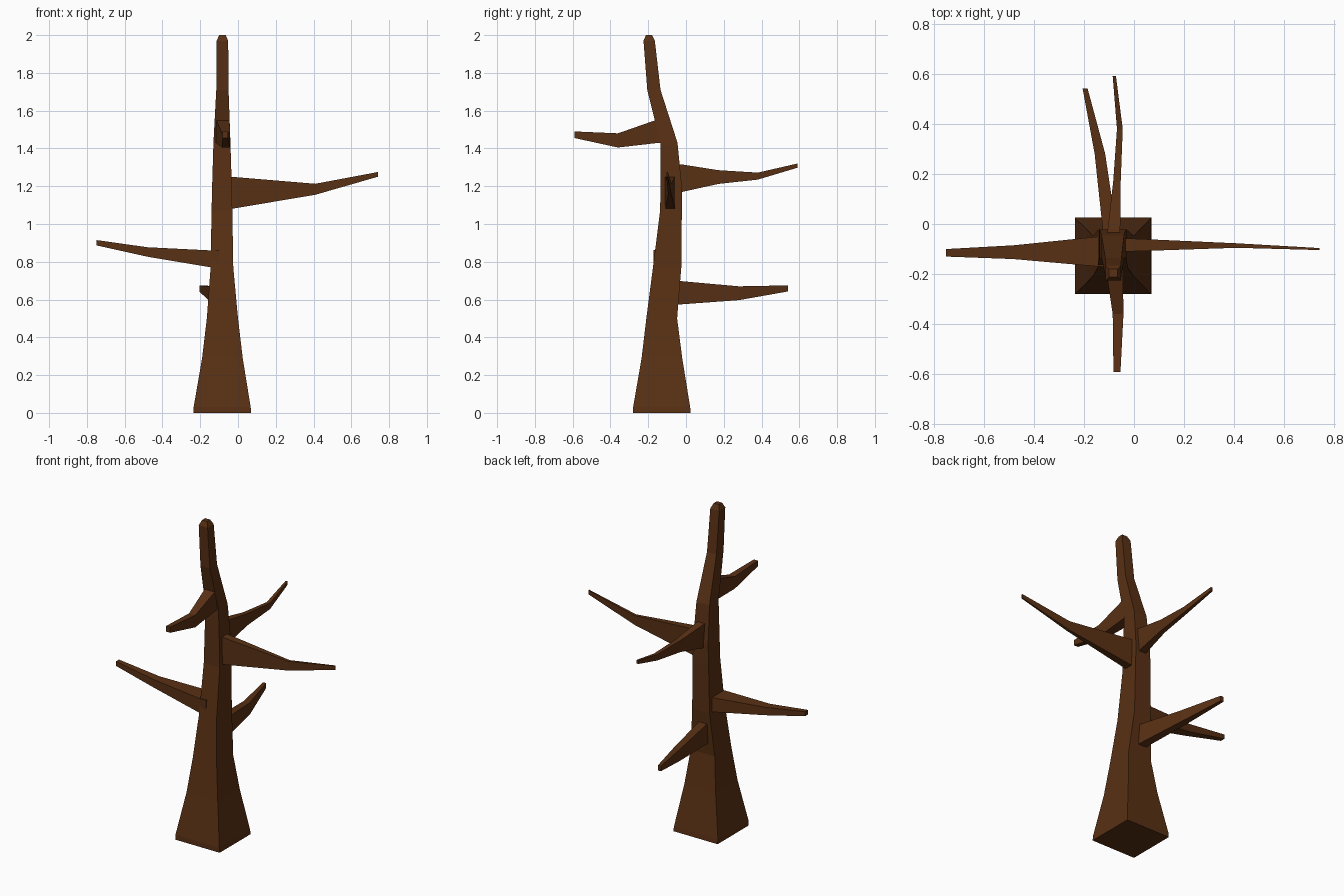
import bpy, bmesh

bark = bpy.data.materials.new("bark")
bark.diffuse_color = (0.1, 0.03, 0.007, 1)


def loft(name, axis, sections):
    """Box-section tube along an axis; section = (position, a0, a1, b0, b1)."""
    bm = bmesh.new()
    rings = []
    for t, a0, a1, b0, b1 in sections:
        ring = []
        for a, b in ((a0, b0), (a1, b0), (a1, b1), (a0, b1)):
            co = {"x": (t, a, b), "y": (a, t, b), "z": (a, b, t)}[axis]
            ring.append(bm.verts.new(co))
        rings.append(ring)
    for lo, hi in zip(rings, rings[1:]):
        for i in range(4):
            j = (i + 1) % 4
            bm.faces.new((lo[i], lo[j], hi[j], hi[i]))
    bm.faces.new(rings[0])
    bm.faces.new(rings[-1])
    bmesh.ops.recalc_face_normals(bm, faces=bm.faces)
    mesh = bpy.data.meshes.new(name)
    bm.to_mesh(mesh)
    bm.free()
    mesh.materials.append(bark)
    obj = bpy.data.objects.new(name, mesh)
    bpy.context.collection.objects.link(obj)


# Trunk: flared square base, leaning forward at the tip (z, x range, y range)
loft("trunk", "z", [
    (0.00, -0.235, 0.07, -0.28, 0.025),
    (0.03, -0.235, 0.067, -0.28, 0.022),
    (0.29, -0.19, 0.025, -0.235, -0.02),
    (0.50, -0.165, 0.0, -0.21, -0.047),
    (0.77, -0.145, -0.025, -0.175, -0.025),
    (1.07, -0.14, -0.03, -0.137, -0.022),
    (1.20, -0.137, -0.033, -0.135, -0.022),
    (1.43, -0.13, -0.04, -0.135, -0.045),
    (1.71, -0.115, -0.05, -0.205, -0.135),
    (1.97, -0.113, -0.052, -0.225, -0.165),
    (2.00, -0.10, -0.065, -0.212, -0.18)])

# Side branches (x, y range, z range)
loft("left_branch", "x", [
    (-0.10, -0.172, -0.045, 0.765, 0.862),
    (-0.14, -0.17, -0.05, 0.77, 0.86),
    (-0.48, -0.14, -0.085, 0.827, 0.877),
    (-0.75, -0.13, -0.10, 0.887, 0.915)])
loft("right_branch", "x", [
    (-0.08, -0.112, -0.056, 1.072, 1.253),
    (-0.035, -0.11, -0.057, 1.08, 1.25),
    (0.41, -0.095, -0.077, 1.155, 1.213),
    (0.74, -0.104, -0.096, 1.25, 1.275)])

# Back and front branches (y, x range, z range)
loft("upper_back_branch", "y", [
    (-0.07, -0.11, -0.055, 1.16, 1.32),
    (-0.02, -0.105, -0.055, 1.17, 1.315),
    (0.17, -0.083, -0.053, 1.212, 1.285),
    (0.38, -0.068, -0.045, 1.235, 1.272),
    (0.59, -0.085, -0.072, 1.298, 1.32)])
loft("lower_back_branch", "y", [
    (-0.08, -0.12, -0.06, 0.57, 0.70),
    (-0.02, -0.125, -0.07, 0.575, 0.697),
    (0.28, -0.157, -0.115, 0.597, 0.67),
    (0.54, -0.205, -0.185, 0.643, 0.675)])
loft("front_branch", "y", [
    (-0.10, -0.118, -0.045, 1.432, 1.55),
    (-0.16, -0.115, -0.045, 1.428, 1.55),
    (-0.36, -0.085, -0.042, 1.405, 1.48),
    (-0.59, -0.082, -0.054, 1.455, 1.49)])
